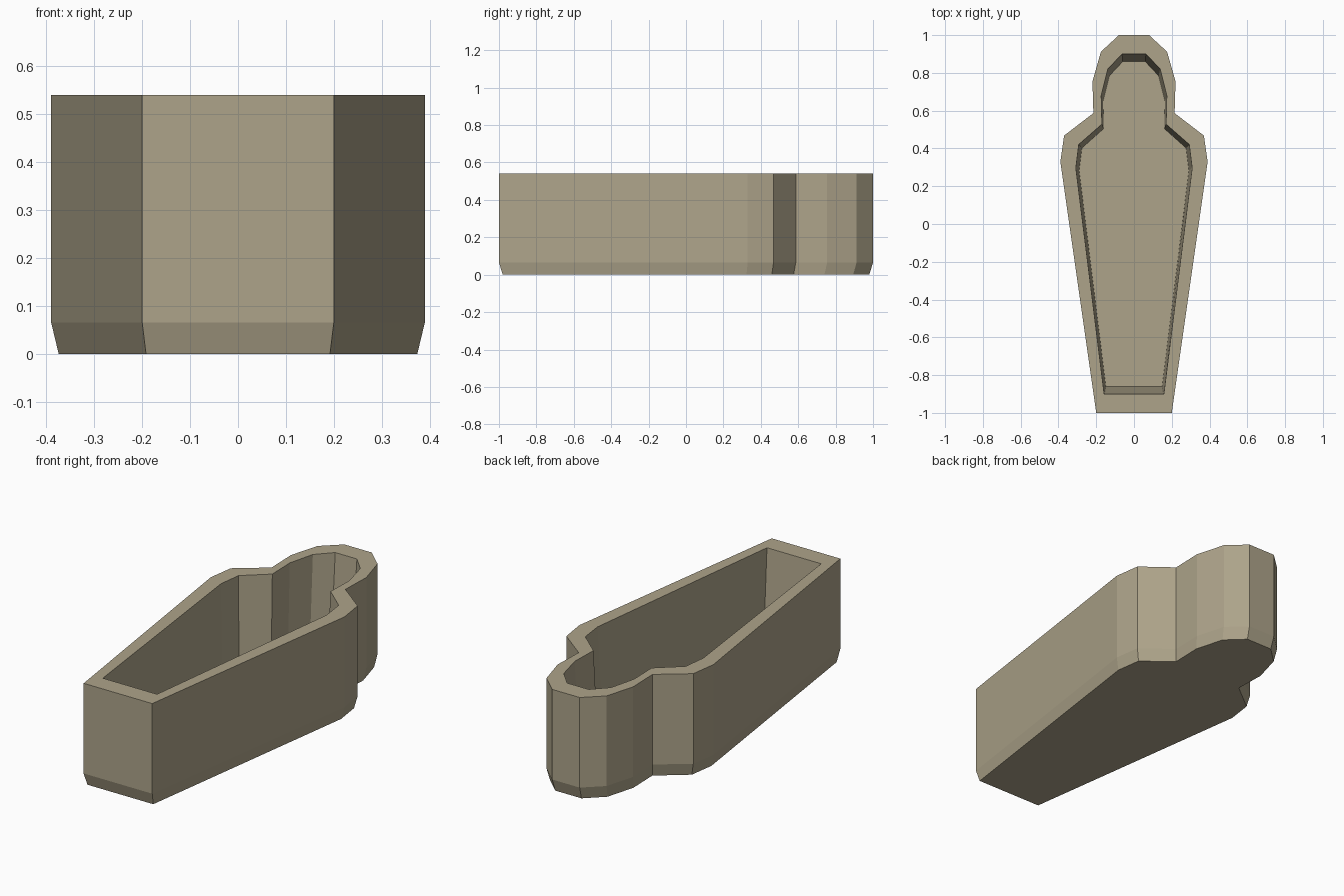
import bpy
import bmesh

cube = bpy.data.objects.get("Cube")
if cube:
    bpy.data.objects.remove(cube, do_unlink=True)

# Stone colour
stone = bpy.data.materials.new("warm_grey_stone")
stone.use_nodes = True
colour = (0.42, 0.37, 0.255, 1)
stone.diffuse_color = colour
bsdf = stone.node_tree.nodes["Principled BSDF"]
bsdf.inputs["Base Color"].default_value = colour
bsdf.inputs["Roughness"].default_value = 0.9

# Half outline from foot to head, then mirrored
half = [(0.20, -1.0), (0.39, 0.33), (0.37, 0.468), (0.215, 0.587),
        (0.22, 0.755), (0.175, 0.912), (0.08, 1.0)]
outline = half + [(-x, y) for x, y in reversed(half)]

# Rings as x scale, y scale, height: base, bevel, outer rim, inner rim, floor
rings = [(0.96, 0.98, 0.0), (1, 1, 0.065), (1, 1, 0.54),
         (0.79, 0.90, 0.54), (0.745, 0.86, 0.065)]

bm = bmesh.new()
loops = [[bm.verts.new((x * sx, y * sy, z)) for x, y in outline]
         for sx, sy, z in rings]
count = len(outline)
for low, high in zip(loops, loops[1:]):
    for i in range(count):
        j = (i + 1) % count
        bm.faces.new((low[i], low[j], high[j], high[i]))

# Underside and inner floor
bm.faces.new(list(reversed(loops[0])))
bm.faces.new(loops[-1])
bmesh.ops.recalc_face_normals(bm, faces=bm.faces[:])

mesh = bpy.data.meshes.new("coffin_box")
bm.to_mesh(mesh)
bm.free()
mesh.materials.append(stone)
coffin = bpy.data.objects.new("coffin_box", mesh)
bpy.context.collection.objects.link(coffin)
